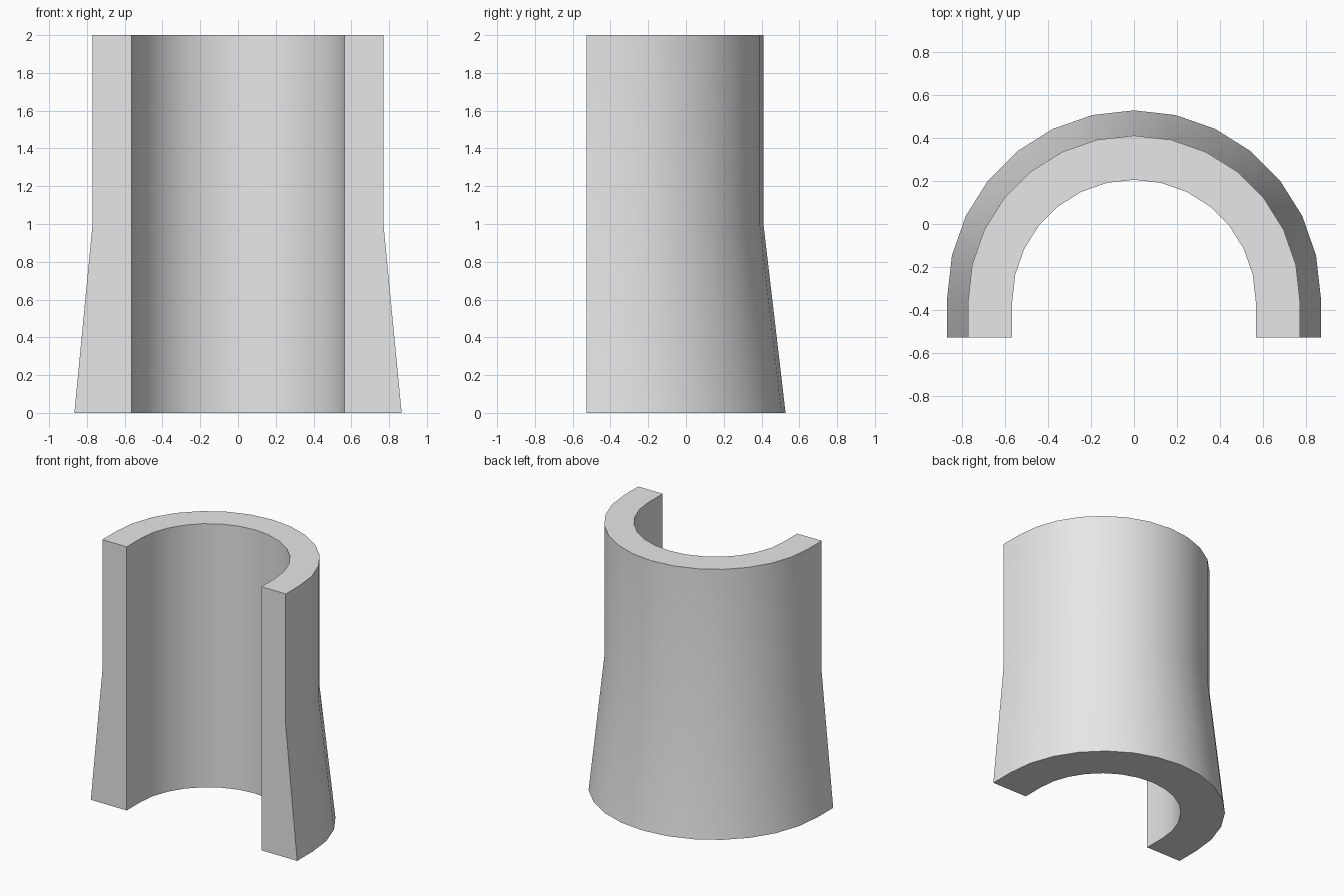
import bpy, bmesh
from math import sin, cos, pi, radians

cube = bpy.data.objects.get("Cube")
if cube:
    bpy.data.objects.remove(cube)

FRONT = -0.5275      # flat front plane
CENTRE = -0.36       # centre of the arch
OUTER, INNER = 0.77, 0.565
FLARE = 1.125        # widening of the outer wall at the base
STEPS = 14


def arch(radius, z, scale=1.0):
    """Half circle with short straight legs, scaled about the front plane."""
    pts = [(radius, FRONT)]
    for i in range(STEPS + 1):
        a = pi * i / STEPS
        pts.append((radius * cos(a), CENTRE + radius * sin(a)))
    pts.append((-radius, FRONT))
    return [(x * scale, FRONT + (y - FRONT) * scale, z) for x, y in pts]


# Closed loop of rows: outer wall upwards, then inner wall downwards
rows = [arch(OUTER, 0, FLARE), arch(OUTER, 1), arch(OUTER, 2),
        arch(INNER, 2), arch(INNER, 1), arch(INNER, 0)]

bm = bmesh.new()
grid = [[bm.verts.new(p) for p in row] for row in rows]
for k, row in enumerate(grid):
    above = grid[(k + 1) % len(grid)]
    for i in range(len(row) - 1):
        bm.faces.new((row[i], row[i + 1], above[i + 1], above[i]))

# Flat front faces of the two legs
for end in (0, -1):
    o0, o1, o2, i2, i1, i0 = [row[end] for row in grid]
    bm.faces.new((o0, o1, i1, i0))
    bm.faces.new((o1, o2, i2, i1))
bmesh.ops.recalc_face_normals(bm, faces=bm.faces)

mesh = bpy.data.meshes.new("half_sleeve")
bm.to_mesh(mesh)
bm.free()
sleeve = bpy.data.objects.new("half_sleeve", mesh)
bpy.context.collection.objects.link(sleeve)

# Plain grey material
grey = bpy.data.materials.new("light_grey")
grey.use_nodes = True
colour = (0.8, 0.8, 0.8, 1)
grey.diffuse_color = colour
for node in grey.node_tree.nodes:
    if node.type == 'BSDF_PRINCIPLED':
        node.inputs["Base Color"].default_value = colour
mesh.materials.append(grey)

# Smooth walls, sharp rims
bpy.ops.object.select_all(action='DESELECT')
sleeve.select_set(True)
bpy.context.view_layer.objects.active = sleeve
bpy.ops.object.shade_smooth_by_angle(angle=radians(30))
